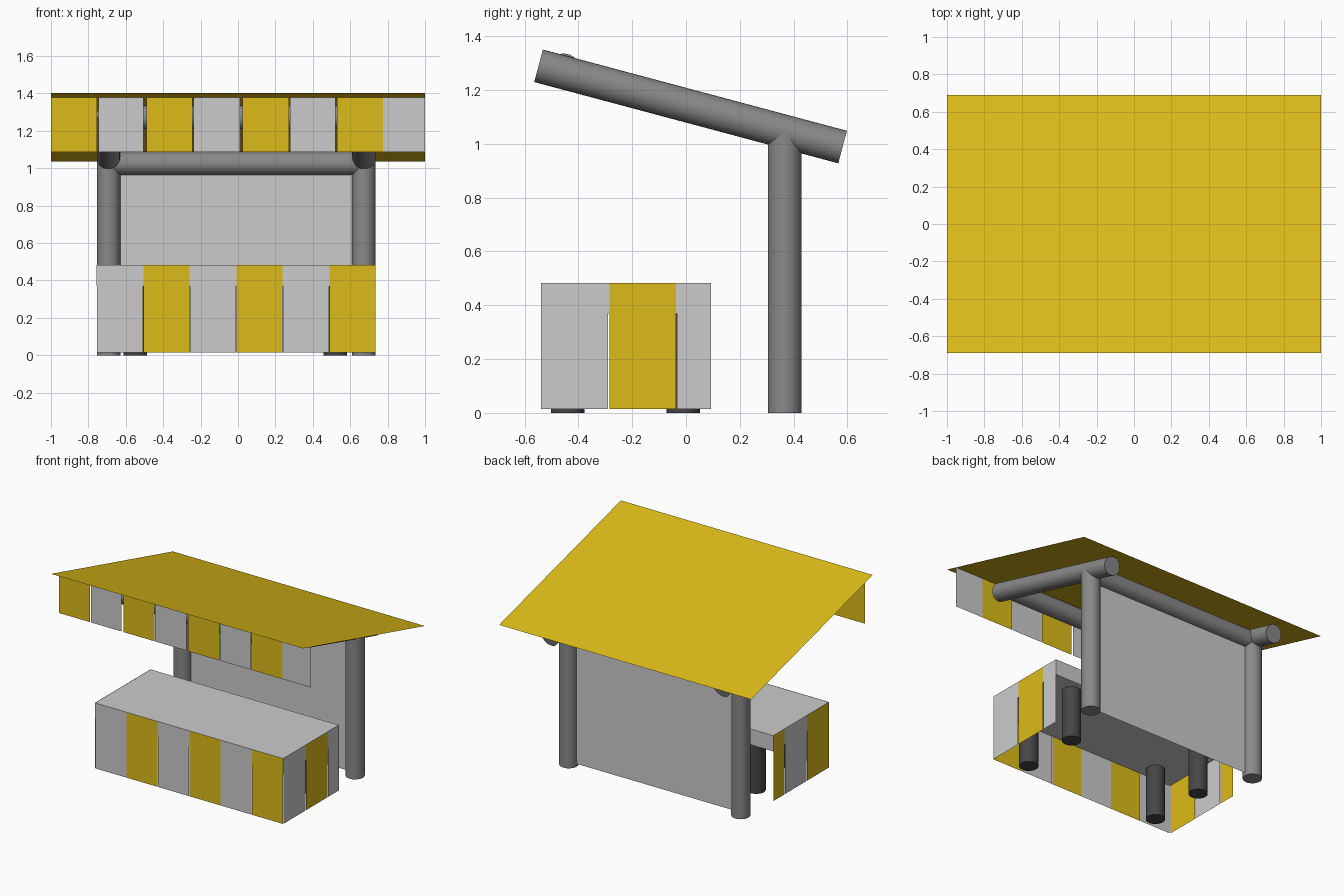
import bpy, math
from mathutils import Vector

if "Cube" in bpy.data.objects:
    bpy.data.objects.remove(bpy.data.objects["Cube"])


def material(name, rgb):
    m = bpy.data.materials.new(name)
    m.diffuse_color = (*rgb, 1)
    m.use_nodes = True
    m.node_tree.nodes["Principled BSDF"].inputs["Base Color"].default_value = m.diffuse_color
    return m


YELLOW = material("yellow", (0.72, 0.50, 0.01))
LIGHT = material("light_grey", (0.55, 0.55, 0.55))
TUBE = material("tube_grey", (0.25, 0.25, 0.25))
DARK = material("dark_grey", (0.06, 0.06, 0.06))
R = 0.0625


def tube(name, a, b, mat, r=R):
    a, b = Vector(a), Vector(b)
    d = b - a
    bpy.ops.mesh.primitive_cylinder_add(vertices=32, radius=r, depth=d.length, location=(a + b) / 2)
    o = bpy.context.object
    o.rotation_euler = d.to_track_quat('Z', 'Y').to_euler()
    o.name = name
    o.data.materials.append(mat)
    bpy.ops.object.shade_smooth_by_angle(angle=math.radians(40))
    return o


def quad(name, pts, mat):
    me = bpy.data.meshes.new(name)
    me.from_pydata(pts, [], [(0, 1, 2, 3)])
    me.materials.append(mat)
    o = bpy.data.objects.new(name, me)
    bpy.context.collection.objects.link(o)
    return o


def front_sheet(name, x0, x1, y, z0, z1, mat):
    return quad(name, [(x0, y, z0), (x1, y, z0), (x1, y, z1), (x0, y, z1)], mat)


def side_sheet(name, x, y0, y1, z0, z1, mat):
    pts = [(x, y0, z0), (x, y1, z0), (x, y1, z1), (x, y0, z1)]
    return quad(name, pts if x > 0 else pts[::-1], mat)


# sloping roof sheet
quad("roof", [(-1, -0.69, 1.402), (1, -0.69, 1.402), (1, 0.69, 1.036), (-1, 0.69, 1.036)], YELLOW)

# posts and rafters
XL, XR, YP = -0.692, 0.673, 0.367
for side, x in (("left", XL), ("right", XR)):
    tube(side + "_post", (x, YP, 0), (x, YP, 1.04), TUBE)
    tube(side + "_rafter", (x, -0.548, 1.29), (x, 0.582, 0.988), TUBE)

# cross bars and back wall
tube("rear_crossbar", (XL, YP, 1.026), (XR, YP, 1.026), TUBE)
tube("front_crossbar", (XL, -0.455, 1.273), (XR, -0.455, 1.273), TUBE)
front_sheet("back_wall", XL, XR, YP, 0.02, 1.026, LIGHT)

# striped valance under the roof's front edge
spans = [(-1, -0.753), (-0.747, -0.505), (-0.49, -0.243), (-0.237, 0.01),
         (0.023, 0.273), (0.279, 0.522), (0.529, 0.775), (0.775, 1)]
for i, (a, b) in enumerate(spans):
    front_sheet(f"valance_strip_{i}", a, b, -0.6, 1.087, 1.378, LIGHT if i % 2 else YELLOW)

# counter top
X0, X1, Y0, Y1 = -0.757, 0.735, -0.538, 0.092
bpy.ops.mesh.primitive_cube_add(size=1, location=((X0 + X1) / 2, (Y0 + Y1) / 2, 0.4265))
top = bpy.context.object
top.name = "counter_top"
top.scale = (X1 - X0, Y1 - Y0, 0.113)
top.data.materials.append(LIGHT)

# counter legs
for x in (-0.55, 0.52):
    for y in (-0.44, -0.01):
        tube("counter_leg", (x, y, 0), (x, y, 0.375), DARK)

# striped counter skirt, just outside the top
E = 0.002
ZB, ZT = 0.015, 0.483
w = (X1 - X0) / 6
for i in range(6):
    front_sheet(f"skirt_front_{i}", X0 + i * w + 0.003, X0 + (i + 1) * w, Y0 - E, ZB, ZT,
                YELLOW if i % 2 else LIGHT)
for i, (a, b) in enumerate([(Y0, -0.289), (-0.284, -0.037), (-0.033, Y1)]):
    side_sheet(f"skirt_right_{i}", X1 + E, a, b, ZB, ZT, YELLOW if i % 2 else LIGHT)
    side_sheet(f"skirt_left_{i}", X0 - E, a, b, ZB, ZT, LIGHT if i % 2 else YELLOW)
